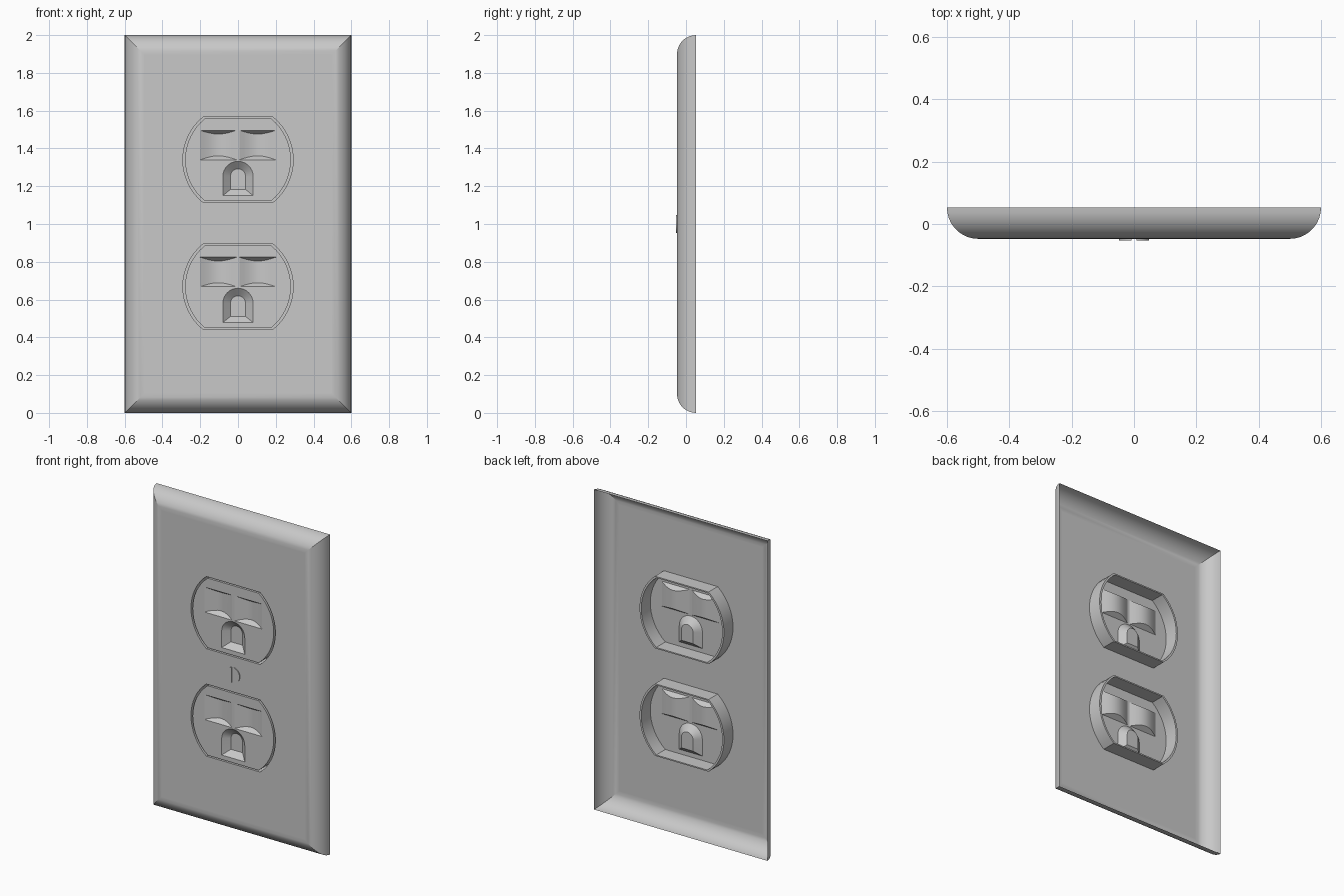
import bpy, bmesh
from math import sin, cos, pi, asin, sqrt, radians

cube = bpy.data.objects.get("Cube")
if cube:
    bpy.data.objects.remove(cube, do_unlink=True)

FRONT, BACK = -0.0475, 0.0525      # plate face and open back rim
COLLAR_BACK = 0.042                # back edge of the socket collars
SOCKETS = (1.34, 0.668)            # socket centre heights

grey = bpy.data.materials.new("plain grey")
grey.use_nodes = True
grey.diffuse_color = (0.58, 0.58, 0.58, 1)
grey.node_tree.nodes["Principled BSDF"].inputs["Base Color"].default_value = (0.58, 0.58, 0.58, 1)


def loop(bm, outline, y, z=0):
    """Closed ring of vertices from (x, z) points at depth y."""
    verts = [bm.verts.new((px, y, pz + z)) for px, pz in outline]
    return verts


def ring_edges(bm, verts):
    edges = []
    for a, b in zip(verts, verts[1:] + verts[:1]):
        edges.append(bm.edges.get((a, b)) or bm.edges.new((a, b)))
    return edges


def bridge(bm, a, b, closed=True):
    """Quads between two rows with equal counts."""
    n = len(a)
    for i in range(n if closed else n - 1):
        j = (i + 1) % n
        bm.faces.new((a[i], a[j], b[j], b[i]))


def fill(bm, rings):
    """Flat sheet bounded by the first ring, with the others as holes."""
    edges = [e for r in rings for e in ring_edges(bm, r)]
    bmesh.ops.triangle_fill(bm, edges=edges, use_beauty=True, normal=(0, -1, 0))


def finish(bm, name):
    bmesh.ops.remove_doubles(bm, verts=bm.verts[:], dist=0.0002)
    bmesh.ops.recalc_face_normals(bm, faces=bm.faces[:])
    if sum(f.normal.y * f.calc_area() for f in bm.faces) > 0:
        bmesh.ops.reverse_faces(bm, faces=bm.faces[:])
    mesh = bpy.data.meshes.new(name)
    bm.to_mesh(mesh)
    bm.free()
    mesh.materials.append(grey)
    obj = bpy.data.objects.new(name, mesh)
    bpy.context.collection.objects.link(obj)
    bpy.ops.object.select_all(action='DESELECT')
    obj.select_set(True)
    bpy.context.view_layer.objects.active = obj
    bpy.ops.object.shade_smooth_by_angle(angle=radians(20))
    return obj


def rect(hx, hz):
    return [(-hx, -hz), (hx, -hz), (hx, hz), (-hx, hz)]


def clipped_circle(r, h, n=16):
    """Circle with its top and bottom cut flat."""
    a = asin(h / r)
    right = [(r * cos(t), r * sin(t)) for t in (-a + 2 * a * i / n for i in range(n + 1))]
    return right + [(-x, -z) for x, z in right]


def arch(w, bottom, centre, n=16):
    """Round-topped outline for the ground opening."""
    top = [(w * cos(pi * i / n), centre + w * sin(pi * i / n)) for i in range(n + 1)]
    return [(-w, bottom), (w, bottom)] + top


OUTER = clipped_circle(0.292, 0.2255)
INNER = clipped_circle(0.280, 0.2175)

# Cover plate: rounded border, face with two openings, and their flanges
bm = bmesh.new()
STEPS, R = 9, 0.1
previous = None
for i in range(STEPS + 1):
    t = pi / 2 * i / STEPS
    inset = R * (1 - cos(t))
    ring = loop(bm, rect(0.6 - inset, 1 - inset), BACK - R * sin(t), 1)
    if previous:
        bridge(bm, previous, ring)
    previous = ring
border = loop(bm, rect(0.495, 0.895), FRONT, 1)
bridge(bm, previous, border)
openings = []
for z in SOCKETS:
    opening = loop(bm, OUTER, FRONT, z)
    bridge(bm, opening, loop(bm, OUTER, COLLAR_BACK, z))
    openings.append(opening)
fill(bm, [border] + openings)
finish(bm, "cover_plate")


def scoop(bm, x0, x1, z, n=8):
    """Hollow curved across its width with sloping end walls; returns its outline."""
    rows = [[], [], [], []]
    for i in range(n + 1):
        x, s = x0 + (x1 - x0) * i / n, sin(pi * i / n)
        depth = FRONT + 0.03 * s
        for row, (y, h) in zip(rows, ((FRONT, 0.156), (depth, 0.156 - 0.02 * s),
                                      (depth, 0.021 * s), (FRONT, 0))):
            row.append(bm.verts.new((x, y, z + h)))
    for r in rows[1:3]:            # hollow meets the face at both ends
        r[0] = rows[0][0] if r is rows[1] else rows[3][0]
        r[-1] = rows[0][-1] if r is rows[1] else rows[3][-1]
    for a, b in zip(rows, rows[1:]):
        for i in range(n):
            corners = list(dict.fromkeys((a[i], a[i + 1], b[i + 1], b[i])))
            bm.faces.new(corners)
    for v in [v for v in bm.verts if not v.link_faces and not v.link_edges]:
        if any(v in r for r in rows) is False and abs(v.co.y - FRONT) < 1e-6:
            if (v.co.x, v.co.z) in [(u.co.x, u.co.z) for r in rows for u in r]:
                bm.verts.remove(v)
    return rows[0] + rows[3][::-1]


# Sockets: collar, face, two blade hollows and one ground hollow each
for z, name in zip(SOCKETS, ("upper_socket", "lower_socket")):
    bm = bmesh.new()
    back_outer = loop(bm, OUTER, COLLAR_BACK, z)
    back_inner = loop(bm, INNER, COLLAR_BACK, z)
    face = loop(bm, INNER, FRONT, z)
    bridge(bm, back_outer, back_inner)
    bridge(bm, back_inner, face)
    holes = [scoop(bm, -0.2, -0.008, z), scoop(bm, 0.008, 0.2, z)]
    ground = loop(bm, arch(0.08, -0.19, -0.088), FRONT, z)
    floor = loop(bm, arch(0.04, -0.157, -0.088), FRONT + 0.035, z)
    bridge(bm, ground, floor)
    fill(bm, [floor])
    fill(bm, [face] + holes + [ground])
    finish(bm, name)

# Screw head: two half discs with a slot between them
bm = bmesh.new()
r, gap, n = 0.048, 0.008, 12
a = asin(sqrt(r * r - gap * gap) / r)
half = [(r * cos(t), r * sin(t)) for t in (-a + 2 * a * i / n for i in range(n + 1))]
for side in (1, -1):
    outline = [(side * x, zz) for x, zz in half]
    base = loop(bm, outline, FRONT, 1)
    top = loop(bm, outline, -BACK, 1)
    bridge(bm, base, top)
    bm.faces.new(top)
finish(bm, "screw_head")
